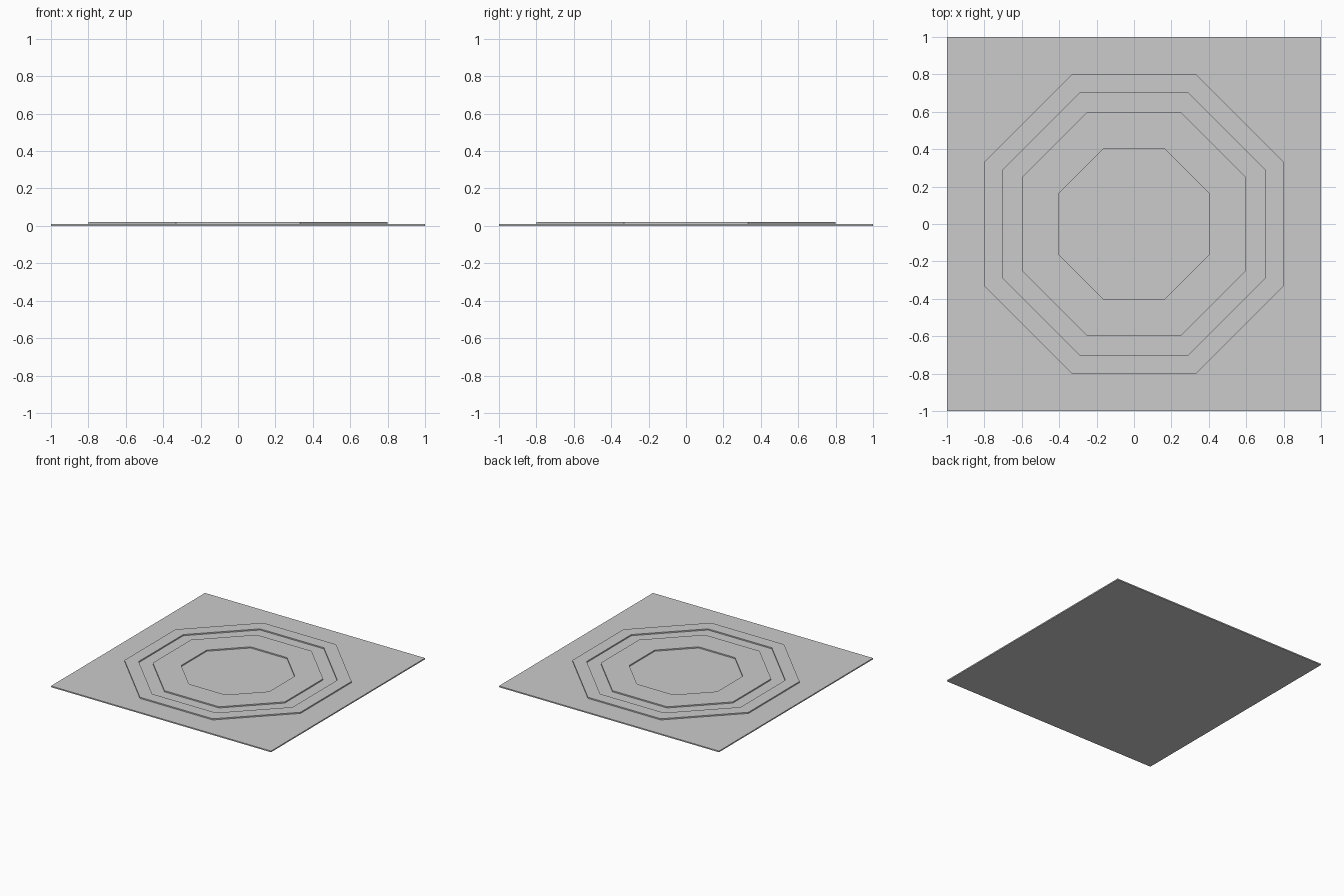
import bpy, bmesh
from math import cos, sin, pi

if "Cube" in bpy.data.objects:
    bpy.data.objects.remove(bpy.data.objects["Cube"])


def finish(bm, name):
    bmesh.ops.recalc_face_normals(bm, faces=bm.faces)
    mesh = bpy.data.meshes.new(name)
    bm.to_mesh(mesh)
    bm.free()
    obj = bpy.data.objects.new(name, mesh)
    bpy.context.collection.objects.link(obj)
    return obj


def octagon_ring(name, outer, inner, z0, z1):
    """Raised flat-faced ring; outer and inner are distances to the flats."""
    bm = bmesh.new()
    loops = []
    for apothem, z in ((outer, z0), (outer, z1), (inner, z1), (inner, z0)):
        r = apothem / cos(pi / 8)
        angles = [pi / 8 + i * pi / 4 for i in range(8)]
        loops.append([bm.verts.new((r * cos(a), r * sin(a), z)) for a in angles])
    for k in range(4):
        a, b = loops[k], loops[(k + 1) % 4]
        for i in range(8):
            j = (i + 1) % 8
            bm.faces.new((a[i], a[j], b[j], b[i]))
    return finish(bm, name)


# Square base plate
PLATE, TOP = 0.01, 0.02
bm = bmesh.new()
bmesh.ops.create_cube(bm, size=1)
bmesh.ops.scale(bm, vec=(2, 2, PLATE), verts=bm.verts)
bmesh.ops.translate(bm, vec=(0, 0, PLATE / 2), verts=bm.verts)
finish(bm, "base_plate")

# Two concentric raised octagonal rings
octagon_ring("outer_ring", 0.8, 0.7, PLATE, TOP)
octagon_ring("inner_ring", 0.6, 0.4, PLATE, TOP)
